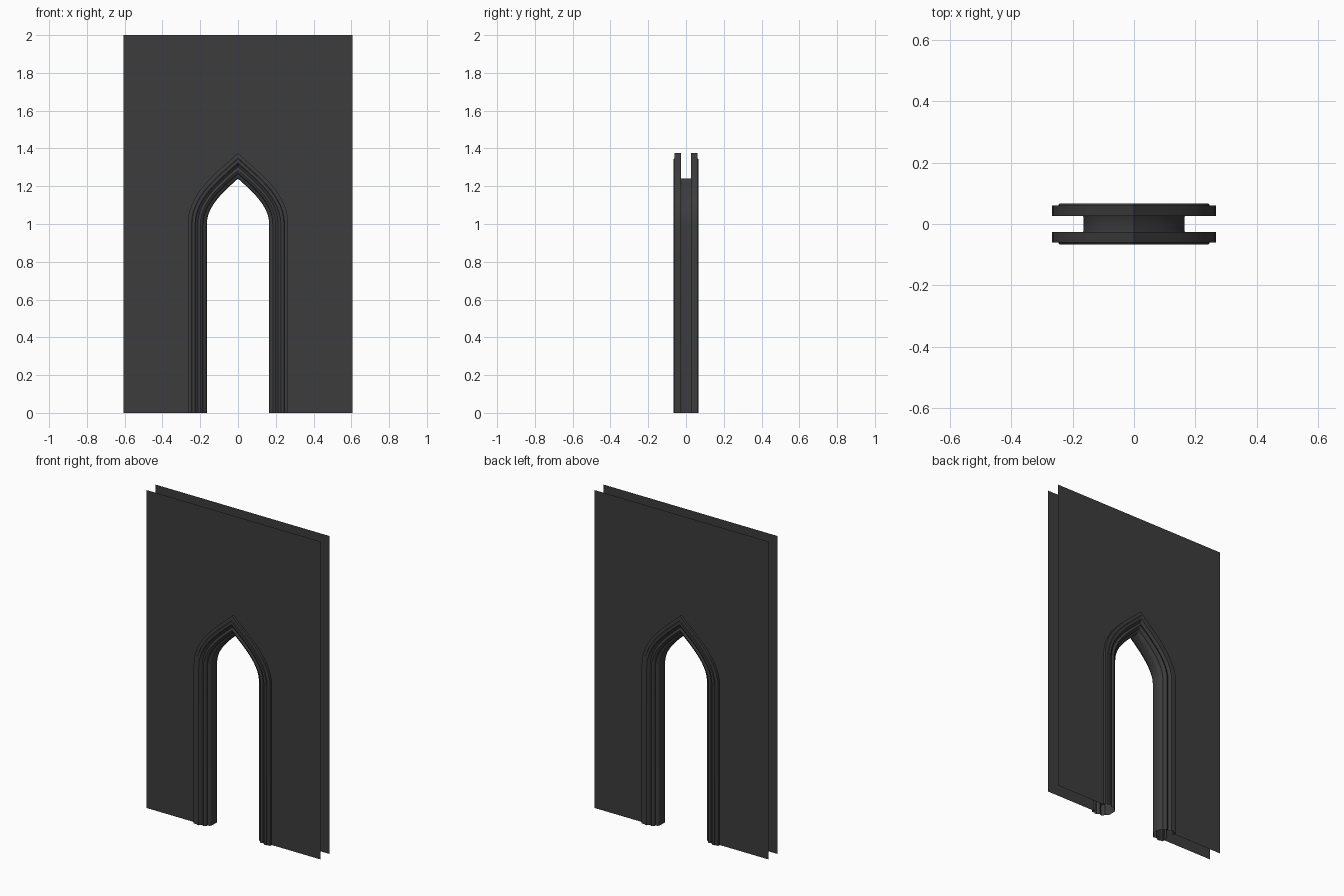
import bpy, bmesh
from mathutils import Vector

if "Cube" in bpy.data.objects:
    bpy.data.objects.remove(bpy.data.objects["Cube"])

mat = bpy.data.materials.new("dark_stone")
mat.diffuse_color = (0.045, 0.045, 0.045, 1)
mat.use_nodes = True
mat.node_tree.nodes["Principled BSDF"].inputs["Base Color"].default_value = mat.diffuse_color

SPRING, APEX, HALF = 1.0, 1.24, 0.165


def bezier(p, t):
    u = 1 - t
    return p[0]*u**3 + p[1]*3*u*u*t + p[2]*3*u*t*t + p[3]*t**3


# pointed-arch centre path: right leg, right arc, apex, then mirrored
ctrl = [Vector(c) for c in ((HALF, SPRING), (HALF, 1.09), (0.085, 1.165), (0, APEX))]
right = [Vector((HALF, 0))] + [bezier(ctrl, i / 12) for i in range(13)]
path = right + [Vector((-p.x, p.y)) for p in reversed(right[:-1])]


def offset_path(d):
    """Mitred outward offset of the arch opening."""
    out = []
    for i, p in enumerate(path):
        normals = []
        for a, b in ((i - 1, i), (i, i + 1)):
            if a >= 0 and b < len(path):
                t = (path[b] - path[a]).normalized()
                normals.append(Vector((t.y, -t.x)))
        m = sum(normals, Vector((0, 0))).normalized()
        out.append(p + m * d / m.dot(normals[0]))
    return out


def finish(bm, name):
    me = bpy.data.meshes.new(name)
    bm.to_mesh(me)
    bm.free()
    ob = bpy.data.objects.new(name, me)
    bpy.context.collection.objects.link(ob)
    me.materials.append(mat)
    return ob


# moulding: open profile (outward offset, depth), mirrored front to back
half = [(.101, .026), (.101, .060), (.081, .061), (.078, .066), (.062, .066),
        (.055, .057), (.047, .053), (.041, .056), (.034, .059), (.026, .056),
        (.021, .049), (.019, .040), (.010, .037), (.003, .032), (0, .024)]
profile = [(o, -y) for o, y in half] + [(o, y) for o, y in reversed(half)]
bm = bmesh.new()
rails = [[bm.verts.new((p.x, y, p.y)) for p in offset_path(o)] for o, y in profile]
for a, b in zip(rails, rails[1:]):
    for i in range(len(path) - 1):
        bm.faces.new((a[i], a[i + 1], b[i + 1], b[i]))
arch = finish(bm, "arch_moulding")
bpy.context.view_layer.objects.active = arch
arch.select_set(True)
bpy.ops.object.shade_smooth_by_angle(angle=0.6)

# thin wall sheets with the doorway cut out behind the moulding
hole = offset_path(0.09)
for name, y in (("front_wall", -0.045), ("back_wall", 0.045)):
    bm = bmesh.new()
    outline = [(-.607, 0), (-.607, 2), (.607, 2), (.607, 0)] + [tuple(p) for p in hole]
    face = bm.faces.new([bm.verts.new((x, y, z)) for x, z in outline])
    face.normal_update()
    if face.normal.y * y < 0:
        face.normal_flip()
    bmesh.ops.triangulate(bm, faces=bm.faces[:])
    finish(bm, name)
